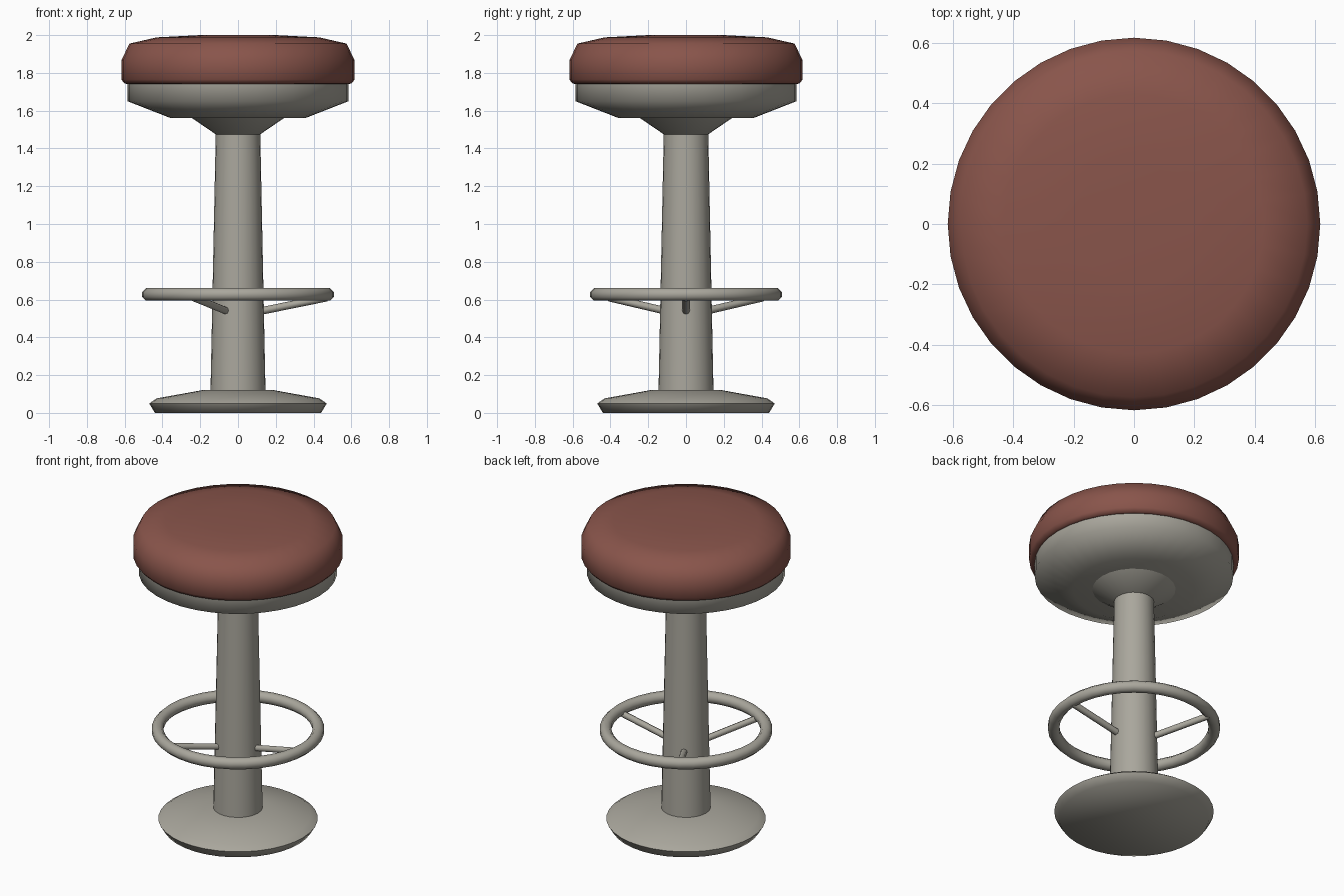
import bpy
import bmesh
from math import cos, sin, pi, radians
from mathutils import Vector

if "Cube" in bpy.data.objects:
    bpy.data.objects.remove(bpy.data.objects["Cube"], do_unlink=True)


def make_material(name, rgb):
    mat = bpy.data.materials.new(name)
    mat.use_nodes = True
    color = (*rgb, 1)
    mat.diffuse_color = color
    mat.node_tree.nodes["Principled BSDF"].inputs["Base Color"].default_value = color
    return mat


leather = make_material("red brown leather", (0.25, 0.09, 0.07))
metal = make_material("warm grey metal", (0.40, 0.385, 0.335))


def finish(name, bm, mat, angle):
    bmesh.ops.recalc_face_normals(bm, faces=bm.faces)
    mesh = bpy.data.meshes.new(name)
    bm.to_mesh(mesh)
    bm.free()
    mesh.materials.append(mat)
    obj = bpy.data.objects.new(name, mesh)
    bpy.context.collection.objects.link(obj)
    bpy.ops.object.select_all(action="DESELECT")
    obj.select_set(True)
    bpy.context.view_layer.objects.active = obj
    bpy.ops.object.shade_smooth_by_angle(angle=radians(angle))
    return obj


def lathe(name, profile, mat, sides=36, angle=60, closed=False):
    """Turn (radius, height) points around the z axis; open ends are capped."""
    bm = bmesh.new()
    rings = [[bm.verts.new((r * cos(2 * pi * i / sides), r * sin(2 * pi * i / sides), z))
              for i in range(sides)] for r, z in profile]
    pairs = list(zip(rings, rings[1:]))
    if closed:
        pairs.append((rings[-1], rings[0]))
    else:
        bm.faces.new(rings[0])
        bm.faces.new(rings[-1])
    for low, high in pairs:
        for i in range(sides):
            j = (i + 1) % sides
            bm.faces.new((low[i], low[j], high[j], high[i]))
    return finish(name, bm, mat, angle)


def rod(name, start, end, radius, mat, sides=8):
    start, end = Vector(start), Vector(end)
    axis = end - start
    bm = bmesh.new()
    bmesh.ops.create_cone(bm, cap_ends=True, segments=sides, radius1=radius,
                          radius2=radius, depth=axis.length)
    bm.transform(axis.to_track_quat("Z", "Y").to_matrix().to_4x4())
    bmesh.ops.translate(bm, verts=bm.verts, vec=(start + end) / 2)
    return finish(name, bm, mat, 50)


# Floor base and tapered pillar with a flared neck
lathe("base", [(0.44, 0), (0.47, 0.05), (0.43, 0.077), (0.18, 0.122)], metal)
lathe("pillar", [(0.146, 0.1), (0.118, 1.475)], metal, sides=24)
lathe("neck", [(0.118, 1.475), (0.25, 1.565)], metal, sides=24)

# Seat pan and padded cushion
lathe("seat_pan", [(0.36, 1.562), (0.585, 1.65), (0.585, 1.76)], metal, angle=70)
lathe("cushion", [(0.585, 1.742), (0.6, 1.743), (0.618, 1.765), (0.618, 1.865),
                  (0.575, 1.955), (0.43, 1.988), (0.2, 2.0)], leather, angle=70)

# Foot ring with an eight-sided tube, carried by three sloping spokes
tube = [(0.474 + 0.036 * cos(pi * (k + 0.5) / 4), 0.627 + 0.036 * sin(pi * (k + 0.5) / 4))
        for k in range(8)]
lathe("foot_ring", tube, metal, closed=True)
for n in range(3):
    a = 2 * pi * n / 3
    rod(f"foot_ring_spoke_{n + 1}", (0.1 * cos(a), 0.1 * sin(a), 0.535),
        (0.47 * cos(a), 0.47 * sin(a), 0.61), 0.02, metal)
